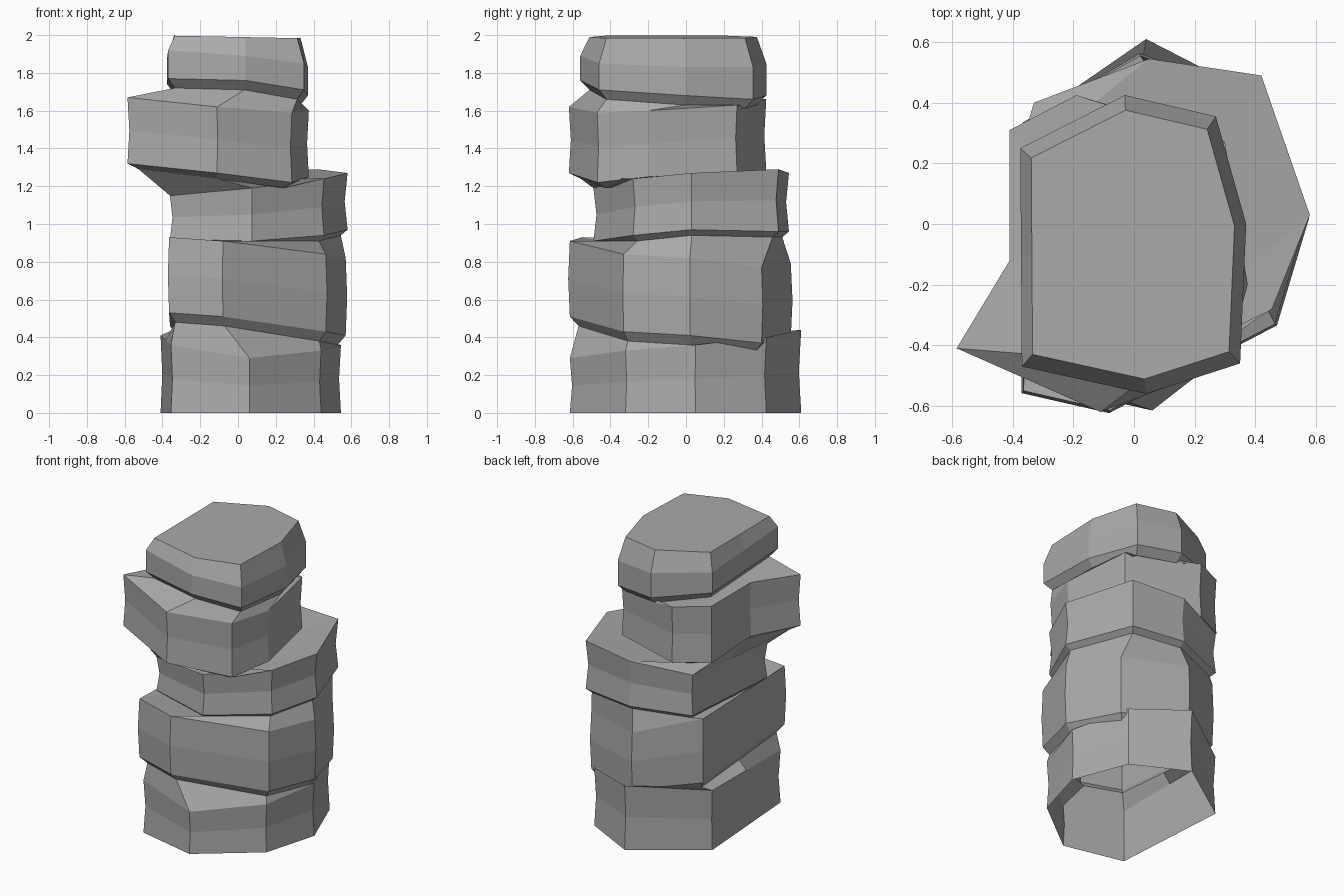
import bpy
import bmesh
from mathutils import Vector

# Remove the default cube
cube = bpy.data.objects.get("Cube")
if cube:
    bpy.data.objects.remove(cube, do_unlink=True)

# One grey stone colour
stone_grey = bpy.data.materials.new("stone grey")
stone_grey.use_nodes = True
colour = (0.4, 0.4, 0.4, 1)
stone_grey.diffuse_color = colour
stone_grey.node_tree.nodes["Principled BSDF"].inputs["Base Color"].default_value = colour


def scaled(loop, scale, lift=0):
    """Return a copy of a loop shrunk towards its centre and raised by lift."""
    centre = sum(loop, Vector()) / len(loop)
    return [Vector((*centre.xy.lerp(p.xy, scale), p.z + lift)) for p in loop]


def stone(name, corners, waist, underside=None, below=None, top=None):
    """Loft a faceted stone from corners (x, y, lower z, upper z).

    waist scales the middle ring; underside is (scale, drop) of the bevel ring;
    below is the upper edge of the stone it rests on; top is (scale, height)
    of a closing cap. Returns the upper edge.
    """
    if len(corners) == 7:
        # Extra corner halfway along the left-hand long side
        pairs = zip(corners[-1], corners[0])
        corners = corners + [tuple((a + b) / 2 for a, b in pairs)]
    lower = [Vector((x, y, low)) for x, y, low, high in corners]
    upper = [Vector((x, y, high)) for x, y, low, high in corners]
    middle = scaled([(a + b) / 2 for a, b in zip(lower, upper)], waist)

    loops = [lower, middle, upper]
    if below:
        loops = [below, scaled(lower, *underside)] + loops
    if top:
        rim = scaled(upper, top[0])
        for point in rim:
            point.z = top[1] - point.x * .02
        loops.append(rim)

    # Walls between neighbouring rings; the stones are hollow inside
    bm = bmesh.new()
    rings = [[bm.verts.new(p) for p in loop] for loop in loops]
    count = len(corners)
    for first, second in zip(rings, rings[1:]):
        for i in range(count):
            j = (i + 1) % count
            bm.faces.new((first[i], first[j], second[j], second[i]))
    if top:
        bm.faces.new(rings[-1])

    mesh = bpy.data.meshes.new(name)
    bm.to_mesh(mesh)
    bm.free()
    mesh.materials.append(stone_grey)
    obj = bpy.data.objects.new(name, mesh)
    bpy.context.scene.collection.objects.link(obj)
    return upper


# Base stone, open underneath
base_edge = stone("base_stone", [
    (-.355, -.52, 0, .36), (.06, -.615, 0, .29), (.44, -.32, 0, .33),
    (.545, .05, 0, .36), (.4, .425, 0, .4), (.04, .61, 0, .44),
    (-.41, .3, 0, .41),
], waist=.98)

# Second stone, the tallest block
second_edge = stone("second_stone", [
    (-.365, -.55, .53, .93), (-.08, -.615, .51, .91), (.465, -.33, .43, .84),
    (.57, .02, .41, .82), (.44, .4, .37, .77), (.02, .555, .4, .79),
    (-.36, .33, .46, .9),
], waist=1.015, underside=(.92, -.05), below=base_edge)

# Middle stone, shifted towards the back
middle_edge = stone("middle_stone", [
    (-.36, -.37, .92, 1.15), (.075, -.49, .91, 1.19), (.455, -.28, .94, 1.24),
    (.58, .03, .97, 1.27), (.42, .49, .96, 1.29), (.05, .545, .96, 1.27),
    (-.33, .4, .94, 1.22),
], waist=.97, underside=(.93, -.03), below=second_edge)

# Fourth stone, with a pointed overhang
fourth_edge = stone("fourth_stone", [
    (-.585, -.41, 1.32, 1.67), (-.11, -.62, 1.27, 1.62), (.285, -.47, 1.22, 1.59),
    (.375, -.2, 1.25, 1.6), (.3, .27, 1.28, 1.63), (-.19, .425, 1.28, 1.66),
    (-.41, .31, 1.29, 1.68), (-.41, -.12, 1.31, 1.68),
], waist=.98, underside=(.88, -.03), below=middle_edge)

# Cap stone, rounded off to a flat top
stone("cap_stone", [
    (-.37, -.47, 1.77, 1.92), (.04, -.56, 1.76, 1.89), (.35, -.46, 1.71, 1.85),
    (.37, 0, 1.68, 1.83), (.27, .355, 1.66, 1.83), (-.03, .425, 1.68, 1.85),
    (-.375, .25, 1.74, 1.88),
], waist=1, underside=(.9, -.05), below=fourth_edge, top=(.9, 1.99))
